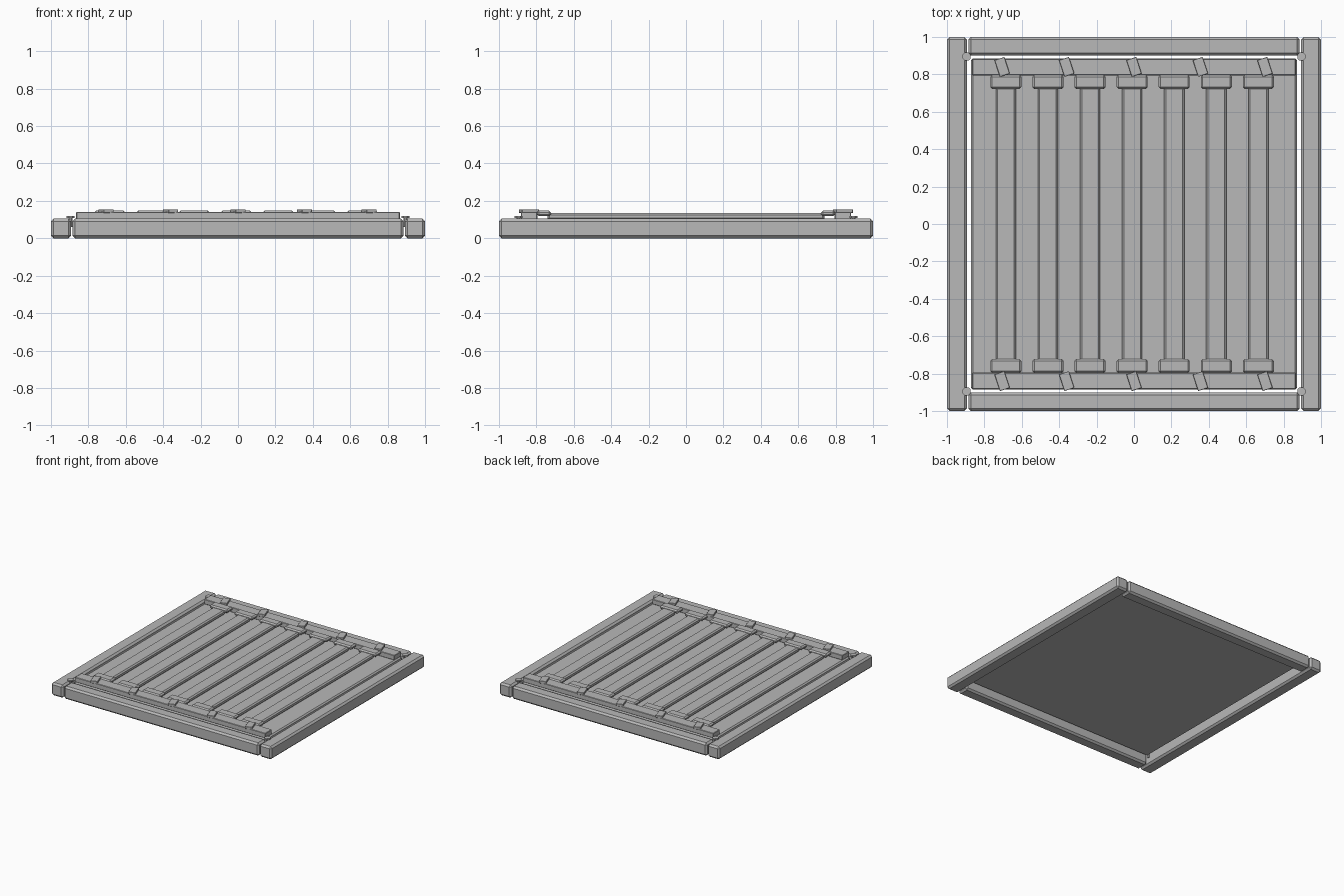
import bpy, bmesh, math
from mathutils import Matrix

if "Cube" in bpy.data.objects:
    bpy.data.objects.remove(bpy.data.objects["Cube"])

grey = bpy.data.materials.new("plain grey")
grey.diffuse_color = (0.48, 0.48, 0.48, 1)
grey.use_nodes = True
grey.node_tree.nodes["Principled BSDF"].inputs["Base Color"].default_value = grey.diffuse_color


def finish(name, bm, bevel):
    mesh = bpy.data.meshes.new(name)
    bm.to_mesh(mesh)
    bm.free()
    mesh.materials.append(grey)
    obj = bpy.data.objects.new(name, mesh)
    bpy.context.collection.objects.link(obj)
    if bevel:
        mod = obj.modifiers.new("edge chamfer", 'BEVEL')
        mod.width = bevel
        mod.segments = 1
        mod.limit_method = 'ANGLE'
    return obj


def box(name, x, y, z, bevel=0.0, turn=0.0):
    """Box from (min, max) ranges, turned about its own vertical axis."""
    bm = bmesh.new()
    bmesh.ops.create_cube(bm, size=1)
    spans = [(r[1] - r[0]) for r in (x, y, z)]
    mid = [(r[0] + r[1]) / 2 for r in (x, y, z)]
    bm.transform(Matrix.Translation(mid) @ Matrix.Rotation(turn, 4, 'Z')
                 @ Matrix.Diagonal((*spans, 1)))
    return finish(name, bm, bevel)


def bolt_part(name, x, y, z, radius):
    bm = bmesh.new()
    bmesh.ops.create_cone(bm, cap_ends=True, segments=8, radius1=radius,
                          radius2=radius, depth=z[1] - z[0])
    bm.transform(Matrix.Translation((x, y, (z[0] + z[1]) / 2))
                 @ Matrix.Rotation(math.pi / 8, 4, 'Z'))
    return finish(name, bm, 0)


def mirrored(s, a, b):
    return tuple(sorted((s * a, s * b)))


# Floor panel set inside the frame with a narrow gap
box("panel", (-0.872, 0.872), (-0.885, 0.885), (0.06, 0.10), 0.01)

for s in (-1, 1):
    # Outer frame beams
    box("side_beam", mirrored(s, 0.893, 1.0), (-1, 1), (0, 0.105), 0.014)
    box("end_beam", (-0.886, 0.886), mirrored(s, 0.90, 1.0), (0, 0.105), 0.014)

    # Retaining rail across the slat ends
    box("retaining_rail", (-0.865, 0.865), mirrored(s, 0.795, 0.882),
        (0.10, 0.14), 0.003)

    # Slanted straps over each rail
    for x in (-0.705, -0.36, 0, 0.355, 0.70):
        box("strap", (x - 0.028, x + 0.028), mirrored(s, 0.793, 0.887),
            (0.135, 0.155), 0.002, math.radians(18))

    # Corner bolts
    for t in (-1, 1):
        bolt_part("bolt_head", t * 0.895, s * 0.895, (0.109, 0.12), 0.024)
        bolt_part("bolt_stem", t * 0.895, s * 0.895, (0.06, 0.11), 0.011)

# Long slats with an end block on either side
for i in range(7):
    x = -0.685 + 0.225 * i
    box("slat", (x - 0.054, x + 0.054), (-0.74, 0.74), (0.098, 0.135), 0.01)
    for s in (-1, 1):
        box("slat_end_block", (x - 0.083, x + 0.083), mirrored(s, 0.722, 0.797),
            (0.118, 0.148), 0.01)
